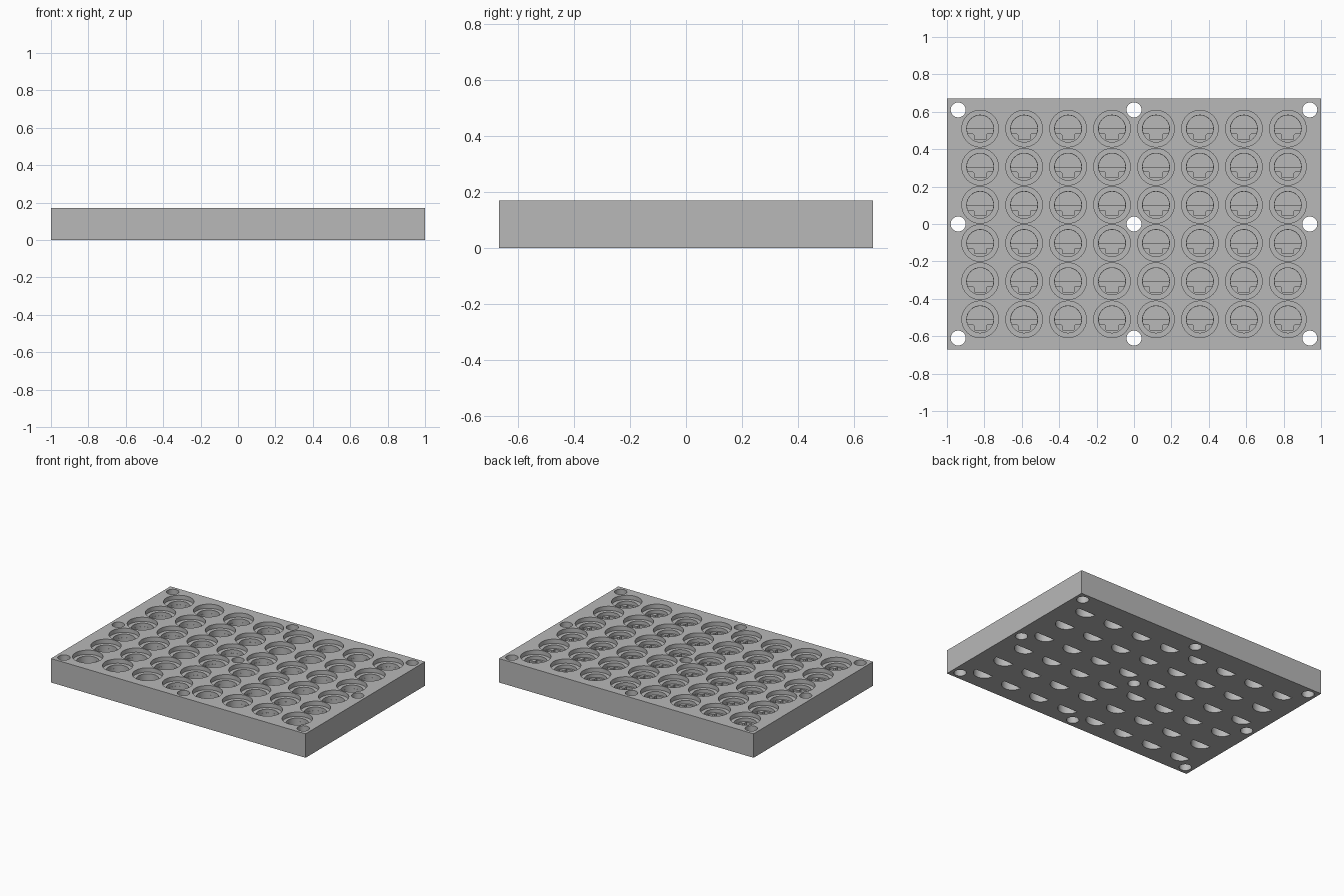
import bpy, bmesh, math

if "Cube" in bpy.data.objects:
    bpy.data.objects.remove(bpy.data.objects["Cube"])

SEG = 32
HEIGHT = 0.17
ABOVE = HEIGHT + 0.05


def make_material(name, value):
    mat = bpy.data.materials.new(name)
    mat.use_nodes = True
    colour = (value, value, value, 1)
    mat.diffuse_color = colour
    mat.node_tree.nodes["Principled BSDF"].inputs["Base Color"].default_value = colour
    return mat


def arc(radius, start, end, steps):
    """Points on an arc, angles in degrees, both ends included."""
    angles = [math.radians(start + (end - start) * i / steps) for i in range(steps + 1)]
    return [(radius * math.cos(a), radius * math.sin(a)) for a in angles]


def circle(radius):
    return arc(radius, 0, 360, SEG)[:-1]


def prisms(name, outline, centres, low, high):
    """One object holding an upright prism of the outline at every centre."""
    bm = bmesh.new()
    for cx, cy in centres:
        bottom = [bm.verts.new((cx + x, cy + y, low)) for x, y in outline]
        top = [bm.verts.new((cx + x, cy + y, high)) for x, y in outline]
        bm.faces.new(bottom[::-1])
        bm.faces.new(top)
        for i in range(len(outline)):
            j = (i + 1) % len(outline)
            bm.faces.new((bottom[i], bottom[j], top[j], top[i]))
    mesh = bpy.data.meshes.new(name)
    bm.to_mesh(mesh)
    bm.free()
    obj = bpy.data.objects.new(name, mesh)
    bpy.context.collection.objects.link(obj)
    return obj


# Plate
plate = prisms("socket_plate", [(-1, -0.67), (1, -0.67), (1, 0.67), (-1, 0.67)],
               [(0, 0)], 0, HEIGHT)
plate.data.materials.append(make_material("light_grey", 0.48))

# Grid of sockets and the screw hole positions
sockets = [((i - 3.5) * 0.235, (j - 2.5) * 0.204) for i in range(8) for j in range(6)]
screws = [(x, y) for x in (-0.94, 0, 0.94) for y in (-0.61, 0, 0.61)]

# Half disc joined to a T-shaped slot with two arms and a stem
arm, stem, foot = 0.026, 0.031, 0.057
arm_x = math.sqrt(0.0715 ** 2 - arm ** 2)
slot = arc(0.0715, 0, 180, SEG // 2) + [
    (-arm_x, -arm), (-stem - 0.008, -arm), (-stem, -arm - 0.008), (-stem, -foot),
    (stem, -foot), (stem, -arm - 0.008), (stem + 0.008, -arm), (arm_x, -arm)]

cutters = [
    prisms("counterbore_cutter", circle(0.098), sockets, 0.14, ABOVE),
    prisms("bore_cutter", circle(0.072), sockets, 0.115, ABOVE + 0.01),
    prisms("slot_cutter", slot, sockets, 0.085, ABOVE + 0.02),
    prisms("half_floor_cutter", arc(0.071, 0, 180, SEG // 2), sockets, 0.06, ABOVE + 0.03),
    prisms("underside_cutter", arc(0.07, 180, 360, SEG // 2), sockets, -0.05, 0.06),
    prisms("screw_hole_cutter", circle(0.04), screws, -0.05, ABOVE),
]
for cutter in cutters:
    cutter.hide_render = True
    mod = plate.modifiers.new(cutter.name, 'BOOLEAN')
    mod.operation = 'DIFFERENCE'
    mod.solver = 'EXACT'
    mod.object = cutter

# Bake the cuts and drop the cutters
bpy.context.view_layer.update()
evaluated = plate.evaluated_get(bpy.context.evaluated_depsgraph_get())
cut_mesh = bpy.data.meshes.new_from_object(evaluated)
plate.modifiers.clear()
plate.data = cut_mesh
for cutter in cutters:
    bpy.data.objects.remove(cutter)

# Smooth round walls, sharp rims
bpy.ops.object.select_all(action='DESELECT')
plate.select_set(True)
bpy.context.view_layer.objects.active = plate
bpy.ops.object.shade_smooth_by_angle(angle=math.radians(30))
